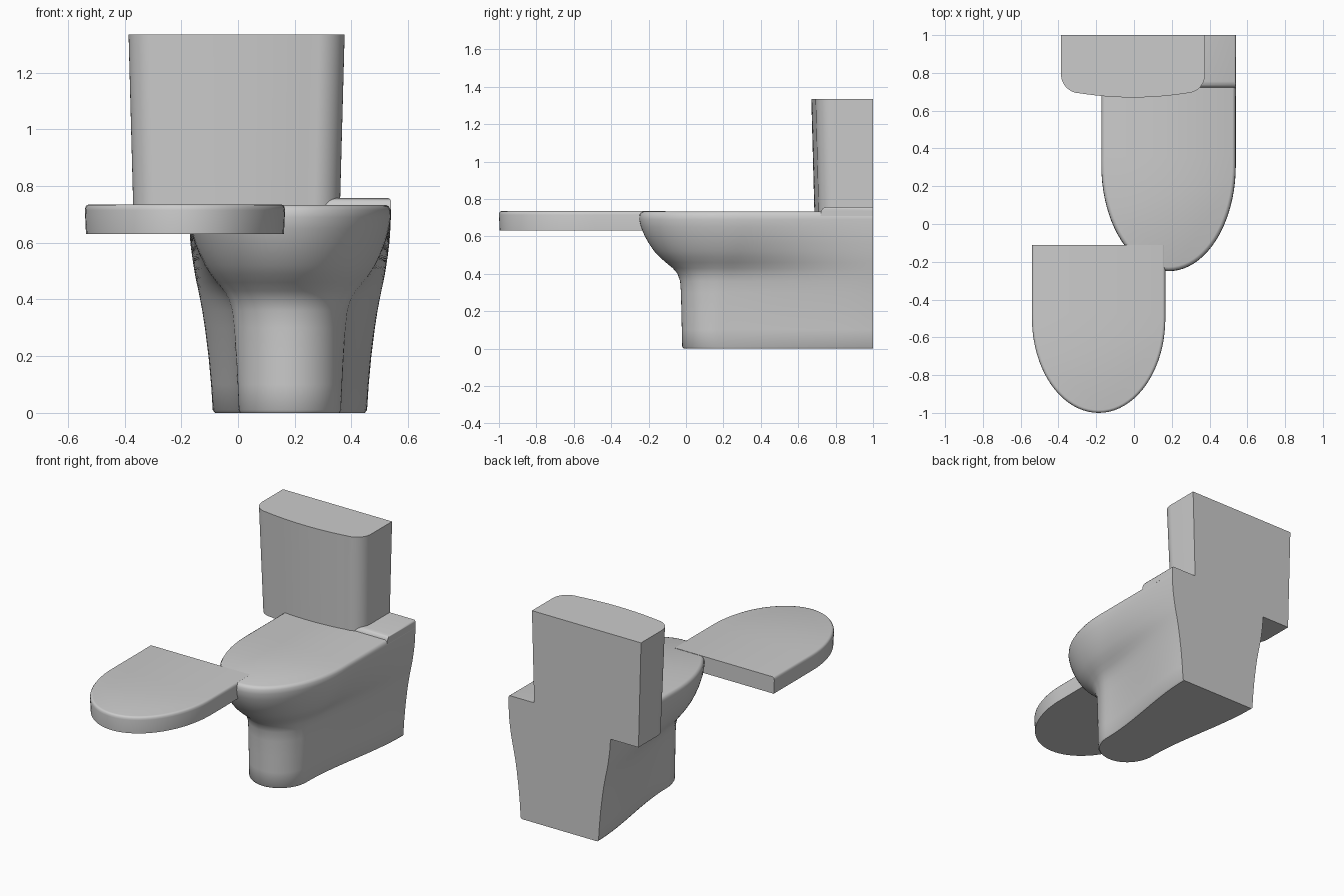
import bpy, bmesh
from math import sin, cos, pi

cube = bpy.data.objects.get("Cube")
if cube:
    bpy.data.objects.remove(cube, do_unlink=True)

GREY = (0.6, 0.6, 0.6, 1)
ceramic = bpy.data.materials.new("light grey ceramic")
ceramic.use_nodes = True
ceramic.diffuse_color = GREY
ceramic.node_tree.nodes["Principled BSDF"].inputs["Base Color"].default_value = GREY


def loft(name, rings, angle=0.6):
    """Skin a stack of equal closed rings and cap both ends."""
    bm = bmesh.new()
    rows = [[bm.verts.new(p) for p in ring] for ring in rings]
    n = len(rows[0])
    for low, high in zip(rows, rows[1:]):
        for i in range(n):
            j = (i + 1) % n
            bm.faces.new((low[i], low[j], high[j], high[i]))
    bm.faces.new(rows[0][::-1])
    bm.faces.new(rows[-1])
    bmesh.ops.recalc_face_normals(bm, faces=bm.faces[:])
    mesh = bpy.data.meshes.new(name)
    bm.to_mesh(mesh)
    bm.free()
    mesh.materials.append(ceramic)
    obj = bpy.data.objects.new(name, mesh)
    bpy.context.collection.objects.link(obj)
    bpy.ops.object.select_all(action='DESELECT')
    obj.select_set(True)
    bpy.context.view_layer.objects.active = obj
    bpy.ops.object.shade_smooth_by_angle(angle=angle)
    return obj


def half_d(w_back, w_cap, y_back, y_cap, y_front, steps=20):
    """Half outline (half width, y): straight side, then an elliptic nose."""
    pts = []
    for i in range(steps):
        t = i / steps
        ease = t * t * (3 - 2 * t)
        pts.append((w_back + (w_cap - w_back) * ease, y_back + (y_cap - y_back) * t))
    for i in range(steps + 1):
        a = i / steps * pi / 2
        pts.append((w_cap * cos(a), y_cap + (y_front - y_cap) * sin(a)))
    return pts


def ring(half, cx, z):
    """Mirror a half outline into a closed ring."""
    right = [(cx + w, y, z) for w, y in half]
    left = [(cx - w, y, z) for w, y in half[-2::-1]]
    return right + left


# Pedestal and bowl: blend from the foot outline to the rim outline
CX = 0.183
foot = half_d(0.272, 0.18, 1.0, 0.17, -0.02)
rim = half_d(0.356, 0.356, 1.0, 0.31, -0.25)
# height, nose blend, back blend
levels = [
    (0.01, 0, 0), (0.1, 0.01, 0.07), (0.2, 0.02, 0.18), (0.3, 0.03, 0.33),
    (0.36, 0.05, 0.44), (0.4, 0.11, 0.53), (0.43, 0.22, 0.6), (0.46, 0.38, 0.68),
    (0.49, 0.53, 0.75), (0.52, 0.65, 0.81), (0.56, 0.77, 0.88), (0.6, 0.87, 0.94),
    (0.65, 0.96, 0.98), (0.69, 1, 1), (0.715, 0.99, 1),
]


def shrink(half, d):
    return [(w * (1 - d / half[0][0]), y + d * (1 - y)) for w, y in half]


rings = [ring(shrink(foot, 0.008), CX, 0)]
for z, nose, back in levels:
    half = []
    for i, (f, r) in enumerate(zip(foot, rim)):
        u = i / (len(foot) - 1)
        k = back + (nose - back) * min(1, u * 1.6)
        half.append((f[0] + (r[0] - f[0]) * k, f[1] + (r[1] - f[1]) * k))
    rings.append(ring(half, CX, z))
rings.append(ring(shrink(rim, 0.008), CX, 0.728))
rings.append(ring(shrink(rim, 0.018), CX, 0.733))
loft("bowl_and_pedestal", rings, 0.8)

# Raised ledge under the tank
ledge = [(0.71, 0.356, 0.72), (0.735, 0.356, 0.722), (0.748, 0.356, 0.73),
         (0.754, 0.353, 0.74), (0.757, 0.348, 0.755)]
loft("tank_ledge", [[(CX + w, 1, z), (CX + w, y, z), (CX - w, y, z), (CX - w, 1, z)]
                    for z, w, y in ledge], 0.8)


# Tank: bowed front with rounded front corners, widening upward
def tank_half(w, y_front):
    r, bow, pts = 0.1, 0.022, [(w, 1.0)]
    for i in range(13):
        a = i / 12 * pi / 2
        pts.append((w - r + r * cos(a), y_front + bow + r - r * sin(a)))
    for i in range(1, 11):
        t = 1 - i / 10
        pts.append(((w - r) * t, y_front + bow * t * t))
    return pts


loft("tank", [ring(tank_half(w, y), -0.005, z)
              for z, w, y in [(0.67, 0.363, 0.688), (1.335, 0.381, 0.67)]], 0.7)

# Detached seat lid with a softened upper edge
lid = half_d(0.353, 0.353, -0.11, -0.5, -1.0)


def lid_inset(d):
    return [(w * (1 - d / 0.353), y + d * min(1, max(0, (-0.11 - y) / 0.89))) for w, y in lid]


loft("seat_lid", [ring(lid_inset(d), -0.187, z) for d, z in
                  [(0.004, 0.63), (0, 0.715), (0.002, 0.726), (0.007, 0.733), (0.015, 0.735)]], 0.8)
